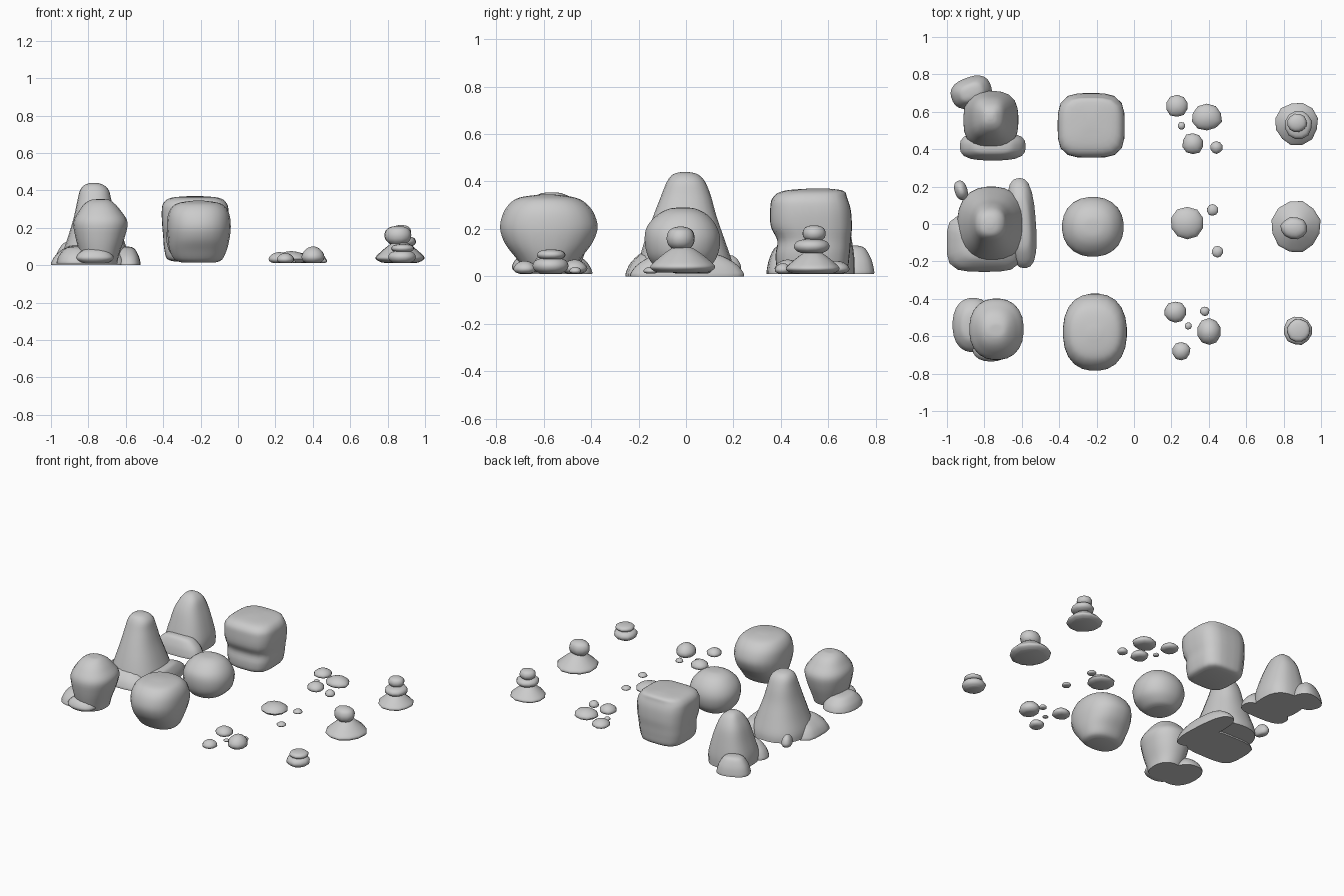
import bpy, bmesh, math, random
random.seed(4)


def rock(name, rings, power=2.3, segs=24, wobble=0.0, rot=0.0, steps=4):
    """Loft of rounded-box rings (z, x0, x1, y0, y1), smoothed along the height."""
    n = len(rings)
    fine = []
    for i in range(n - 1):
        a, b, c, d = (rings[max(0, min(n - 1, i + k))] for k in (-1, 0, 1, 2))
        for s in range(steps):
            t = s / steps
            fine.append([0.5 * (2 * q + (r - p) * t + (2 * p - 5 * q + 4 * r - u) * t * t
                                + (3 * q - p - 3 * r + u) * t ** 3)
                         for p, q, r, u in zip(a, b, c, d)])
    fine.append(list(rings[-1]))
    offs = [1 + random.uniform(-wobble, wobble) for _ in range(segs)]
    pivot = ((rings[0][1] + rings[0][2]) / 2, (rings[0][3] + rings[0][4]) / 2)
    bm = bmesh.new()
    loops = []
    for z, x0, x1, y0, y1 in fine:
        loop = []
        for k in range(segs):
            a = 2 * math.pi * (k + 0.5) / segs
            c, s = math.cos(a), math.sin(a)
            f = offs[k] / (abs(c) ** power + abs(s) ** power) ** (1 / power)
            x = (x0 + x1) / 2 + (x1 - x0) / 2 * c * f - pivot[0]
            y = (y0 + y1) / 2 + (y1 - y0) / 2 * s * f - pivot[1]
            loop.append(bm.verts.new((pivot[0] + x * math.cos(rot) - y * math.sin(rot),
                                      pivot[1] + x * math.sin(rot) + y * math.cos(rot), z)))
        loops.append(loop)
    for lo, hi in zip(loops, loops[1:]):
        for k in range(segs):
            j = (k + 1) % segs
            bm.faces.new((lo[k], lo[j], hi[j], hi[k]))
    bm.faces.new(loops[0][::-1])
    bm.faces.new(loops[-1])
    me = bpy.data.meshes.new(name)
    bm.to_mesh(me)
    bm.free()
    ob = bpy.data.objects.new(name, me)
    bpy.context.collection.objects.link(ob)
    me.shade_smooth()
    me.set_sharp_from_angle(angle=math.radians(50))
    return ob


def lump(name, x, y, rx, ry, z0, z1, prof, **kw):
    """Simple stone from a (height fraction, radius fraction) profile."""
    rings = [(z0 + (z1 - z0) * h, x - rx * r, x + rx * r, y - ry * r, y + ry * r) for h, r in prof]
    return rock(name, rings, **kw)


PEBBLE = [(0, .55), (.1, .82), (.35, 1), (.7, .8), (.93, .42), (1, .1)]
DISC = [(0, .6), (.2, .9), (.5, 1), (.8, .85), (.95, .5), (1, .12)]
SLAB = [(0, 1), (.15, .99), (.5, .87), (.85, .62), (.97, .38), (1, .1)]
CONE = [(0, .75), (.1, .93), (.25, 1), (.5, .8), (.8, .5), (.95, .3), (1, .1)]

# tall rocks
rock("tall_rock_back", [
    (.01, -.91, -.62, .40, .71), (.08, -.91, -.62, .405, .71), (.18, -.885, -.645, .43, .695),
    (.27, -.86, -.675, .46, .675), (.33, -.83, -.70, .495, .645), (.36, -.805, -.73, .53, .615),
    (.37, -.78, -.755, .56, .585)], power=2.8)
rock("tall_rock_middle", [
    (.01, -.945, -.58, -.20, .20), (.06, -.94, -.585, -.20, .195), (.15, -.91, -.615, -.175, .165),
    (.25, -.88, -.65, -.14, .13), (.34, -.86, -.675, -.105, .105), (.40, -.845, -.69, -.08, .08),
    (.43, -.82, -.72, -.055, .05), (.44, -.785, -.755, -.02, .01)], power=2.4)
rock("tall_rock_front", [
    (.01, -.83, -.645, -.68, -.46), (.06, -.845, -.635, -.70, -.44), (.15, -.87, -.605, -.72, -.41),
    (.23, -.88, -.59, -.725, -.40), (.29, -.85, -.625, -.69, -.44), (.33, -.82, -.66, -.65, -.48),
    (.35, -.785, -.69, -.61, -.525), (.353, -.75, -.72, -.58, -.55)])

# low slabs at the feet of the tall rocks
lump("slab_back_front", -.755, .415, .175, .075, .01, .13, SLAB, power=3)
lump("slab_back_rear", -.87, .705, .11, .08, .01, .13, SLAB, rot=.35, power=2.6)
lump("slab_middle_left", -.80, -.10, .20, .155, 0, .11, SLAB, power=4)
lump("slab_middle_right", -.60, .005, .075, .24, 0, .10, SLAB, rot=.07, power=2.8)
lump("slab_middle_small", -.925, .18, .034, .053, .01, .09, PEBBLE, rot=.3)
lump("slab_front_left", -.86, -.54, .11, .145, .01, .10, SLAB, power=2.3)
lump("slab_front_small", -.765, -.66, .10, .075, .01, .095, PEBBLE)

# boulders
rock("boulder_back", [
    (.02, -.34, -.12, .42, .64), (.035, -.38, -.085, .385, .68), (.09, -.395, -.07, .378, .69),
    (.15, -.40, -.065, .385, .695), (.21, -.405, -.055, .358, .70), (.28, -.408, -.05, .355, .695),
    (.33, -.40, -.06, .365, .68), (.36, -.36, -.10, .41, .665), (.37, -.26, -.20, .52, .60)], power=3.6)
rock("boulder_middle", [
    (.015, -.28, -.16, -.08, .05), (.03, -.33, -.12, -.12, .09), (.08, -.37, -.07, -.16, .13),
    (.15, -.385, -.055, -.175, .145), (.21, -.37, -.07, -.165, .13), (.26, -.33, -.11, -.12, .09),
    (.285, -.28, -.16, -.07, .04), (.29, -.23, -.21, -.02, .0)], power=2.2)
rock("boulder_front", [
    (.015, -.30, -.12, -.65, -.51), (.03, -.34, -.085, -.68, -.475), (.08, -.365, -.06, -.72, -.44),
    (.14, -.375, -.045, -.765, -.395), (.205, -.38, -.038, -.785, -.372), (.27, -.375, -.045, -.77, -.39),
    (.315, -.35, -.07, -.735, -.43), (.335, -.31, -.11, -.69, -.48), (.345, -.24, -.18, -.61, -.56)],
    power=2.35)

# scattered pebbles: x, y, rx, ry, height
pebbles = [
    (.23, .63, .06, .058, .065), (.39, .57, .08, .072, .075), (.253, .525, .02, .02, .035),
    (.315, .43, .057, .056, .07), (.44, .41, .034, .034, .055),
    (.285, .005, .087, .085, .075), (.42, .075, .031, .031, .04), (.446, -.148, .031, .031, .04),
    (.22, -.47, .058, .056, .07), (.378, -.467, .025, .025, .04), (.29, -.545, .019, .019, .03),
    (.402, -.575, .063, .07, .10), (.253, -.68, .048, .05, .065)]
for i, (x, y, rx, ry, h) in enumerate(pebbles):
    lump(f"pebble_{i + 1}", x, y, rx, ry, .012, h, PEBBLE, power=2.1, segs=10, wobble=.05, steps=2)

# stacked stones: name, x, y, rx, ry, z0, z1, profile
stack = [
    ("stack_back_base", .87, .535, .115, .115, .012, .105, CONE),
    ("stack_back_middle", .88, .53, .073, .078, .098, .158, DISC),
    ("stack_back_top", .872, .54, .053, .05, .15, .215, DISC),
    ("stack_middle_base", .866, -.015, .132, .14, .015, .125, CONE),
    ("stack_middle_top", .855, -.022, .072, .06, .115, .21, DISC),
    ("stack_front_base", .876, -.57, .077, .077, .012, .08, DISC),
    ("stack_front_top", .88, -.57, .062, .062, .07, .113, DISC)]
for name, x, y, rx, ry, z0, z1, prof in stack:
    lump(name, x, y, rx, ry, z0, z1, prof, power=2.0, segs=12, wobble=.035, steps=3)
